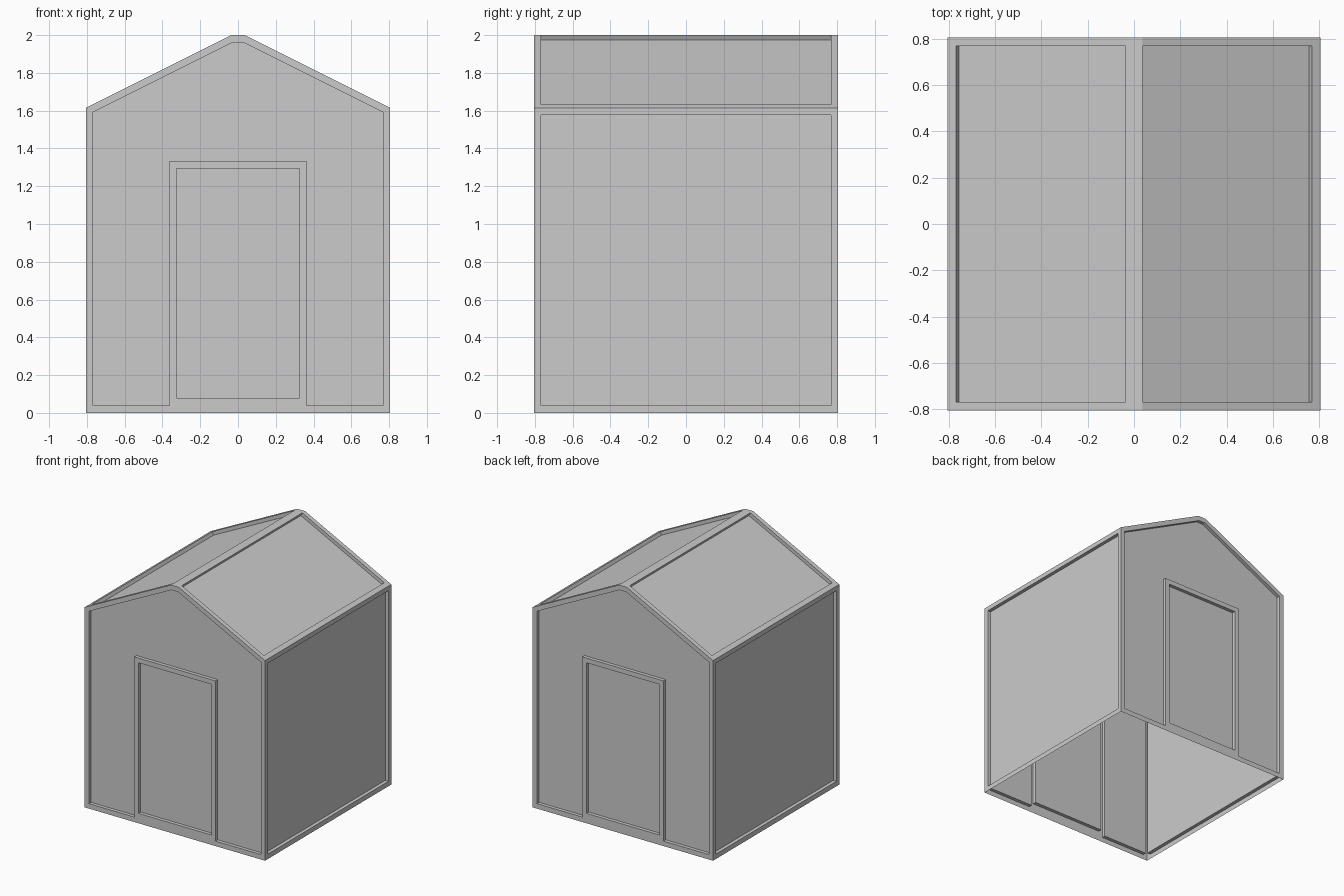
import bpy, bmesh, math
from mathutils import Vector

if "Cube" in bpy.data.objects:
    bpy.data.objects.remove(bpy.data.objects["Cube"])

H = 0.805            # half footprint
I = 0.768            # half opening inside the frame
EAVE, TOP, RIDGE = 1.615, 2.0, 0.036
DEPTH = 0.028        # panel recess


def rect(x0, y0, x1, y1):
    return [(x0, y0), (x1, y0), (x1, y1), (x0, y1)]


def framed_part(name, origin, u, v, rings):
    """Flat frame(s) with a recessed panel; rings = (outer, inner, skipped rim edges)."""
    o, u, v = Vector(origin), Vector(u), Vector(v).normalized()
    n = u.cross(v)
    bm = bmesh.new()
    for outer, inner, skip in rings:
        def verts(loop, drop=0.0):
            return [bm.verts.new(o + u * a + v * b - n * drop) for a, b in loop]
        out, edge, deep = verts(outer), verts(inner), verts(inner, DEPTH)
        for i in range(len(out)):
            j = (i + 1) % len(out)
            if i not in skip:
                bm.faces.new((out[i], out[j], edge[j], edge[i]))    # frame face
            bm.faces.new((edge[i], edge[j], deep[j], deep[i]))      # recess wall
        bm.faces.new(deep)                                          # panel
    bmesh.ops.remove_doubles(bm, verts=bm.verts, dist=1e-5)
    me = bpy.data.meshes.new(name)
    bm.to_mesh(me)
    bm.free()
    ob = bpy.data.objects.new(name, me)
    bpy.context.collection.objects.link(ob)


# Gable wall profile with the door notch
DX, DZ, SILL = 0.362, 1.333, 0.04
gable_out = [(-H, 0), (-DX, 0), (-DX, DZ), (DX, DZ), (DX, 0), (H, 0),
             (H, EAVE), (RIDGE, TOP), (-RIDGE, TOP), (-H, EAVE)]
gable_in = [(-I, SILL), (-DX, SILL), (-DX, DZ), (DX, DZ), (DX, SILL), (I, SILL),
            (I, 1.592), (0.03, 1.961), (-0.03, 1.961), (-I, 1.592)]
gable = (gable_out, gable_in, (1, 2, 3))
door = (rect(-DX, 0, DX, DZ), rect(-0.325, 0.08, 0.325, 1.295), ())

# Side wall and roof slope layouts
wall = (rect(-H, 0, H, EAVE), rect(-I, SILL, I, 1.578), ())
slope = math.hypot(H - RIDGE, TOP - EAVE)
roof = (rect(-H, 0, H, slope), rect(-I, 0.041, I, slope), ())
roof = (roof[0], roof[1], ())

for s, gable_name, side in ((1, "front_wall", "right"), (-1, "back_wall", "left")):
    framed_part(gable_name, (0, -s * H, 0), (s, 0, 0), (0, 0, 1), [gable, door])
    framed_part(side + "_wall", (s * H, 0, 0), (0, s, 0), (0, 0, 1), [wall])
    framed_part(side + "_roof", (s * H, 0, EAVE), (0, s, 0),
                (-s * (H - RIDGE), 0, TOP - EAVE), [roof])

# Flat ridge strip
me = bpy.data.meshes.new("ridge_strip")
me.from_pydata([(x, y, TOP) for x, y in rect(-RIDGE, -H, RIDGE, H)], [], [(0, 1, 2, 3)])
bpy.context.collection.objects.link(bpy.data.objects.new("ridge_strip", me))
